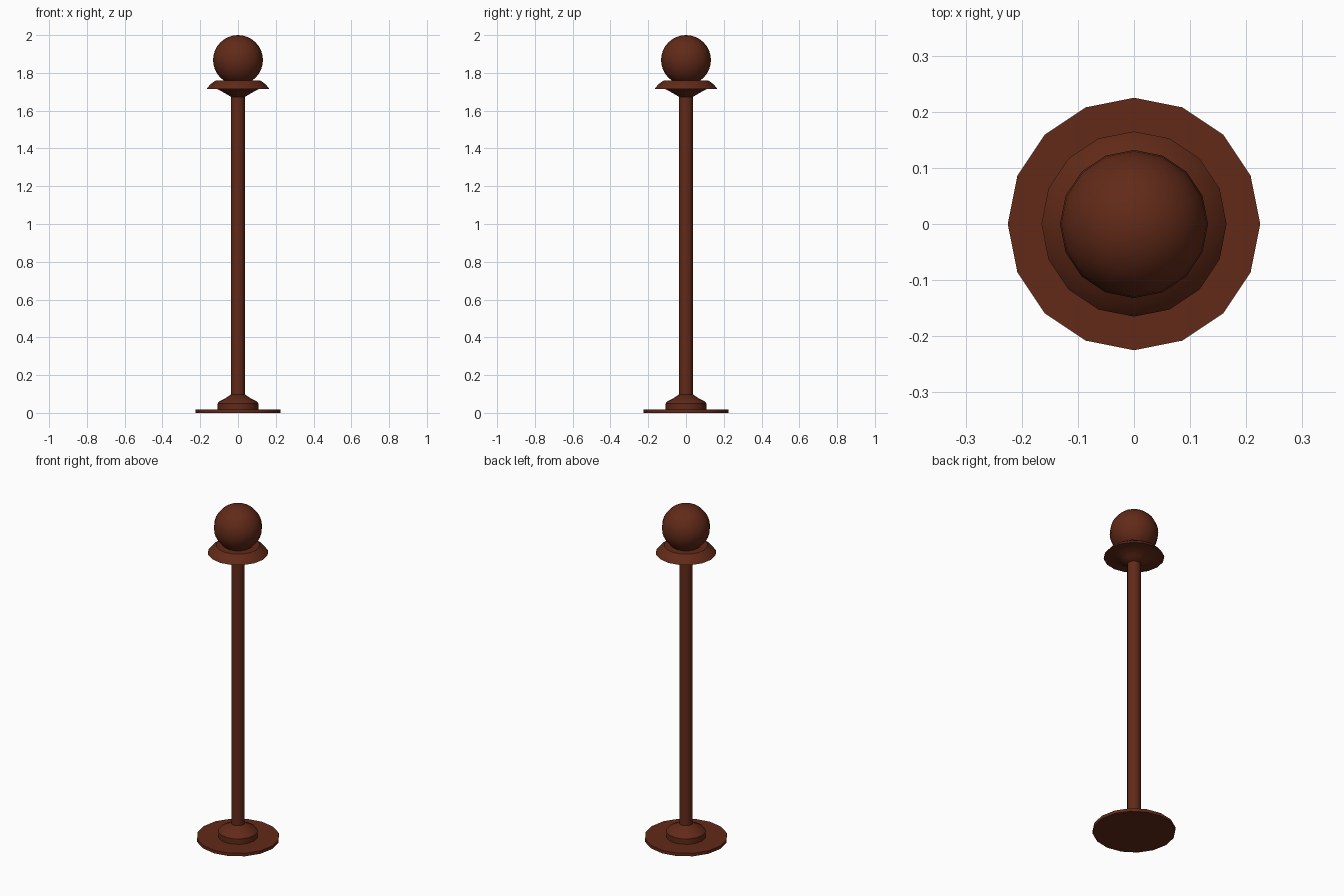
import bpy, bmesh
from math import cos, sin, pi, radians

if "Cube" in bpy.data.objects:
    bpy.data.objects.remove(bpy.data.objects["Cube"])

SIDES = 16
paint = bpy.data.materials.new("brown_paint")
paint.diffuse_color = (0.12, 0.023, 0.009, 1)
paint.use_nodes = True
paint.node_tree.nodes["Principled BSDF"].inputs["Base Color"].default_value = paint.diffuse_color


def finish(obj):
    obj.data.materials.append(paint)
    bpy.ops.object.select_all(action='DESELECT')
    obj.select_set(True)
    bpy.context.view_layer.objects.active = obj
    bpy.ops.object.shade_smooth_by_angle(angle=radians(35))


def lathe(name, profile):
    """Closed turned solid from (radius, height) points, bottom to top."""
    bm = bmesh.new()
    rings = [[bm.verts.new((r * cos(2 * pi * i / SIDES), r * sin(2 * pi * i / SIDES), z))
              for i in range(SIDES)] for r, z in profile]
    for low, high in zip(rings, rings[1:]):
        for i in range(SIDES):
            j = (i + 1) % SIDES
            bm.faces.new((low[i], low[j], high[j], high[i]))
    bm.faces.new(rings[0][::-1])
    bm.faces.new(rings[-1])
    mesh = bpy.data.meshes.new(name)
    bm.to_mesh(mesh)
    bm.free()
    obj = bpy.data.objects.new(name, mesh)
    bpy.context.collection.objects.link(obj)
    finish(obj)


# Flat foot, stepped hub and pole
lathe("base_plate", [(0.225, 0), (0.225, 0.018)])
lathe("base_hub", [(0.108, 0.018), (0.108, 0.05), (0.098, 0.062), (0.07, 0.075), (0.037, 0.097)])
lathe("pole", [(0.037, 0.018), (0.037, 1.69)])

# Flared collar under the ball
lathe("collar", [(0.037, 1.673), (0.065, 1.69), (0.112, 1.716), (0.165, 1.716),
                 (0.148, 1.738), (0.118, 1.76), (0.085, 1.76)])

# Ball finial
bpy.ops.mesh.primitive_uv_sphere_add(segments=SIDES, ring_count=16, radius=0.132, location=(0, 0, 1.868))
ball = bpy.context.object
ball.name = "ball"
finish(ball)
